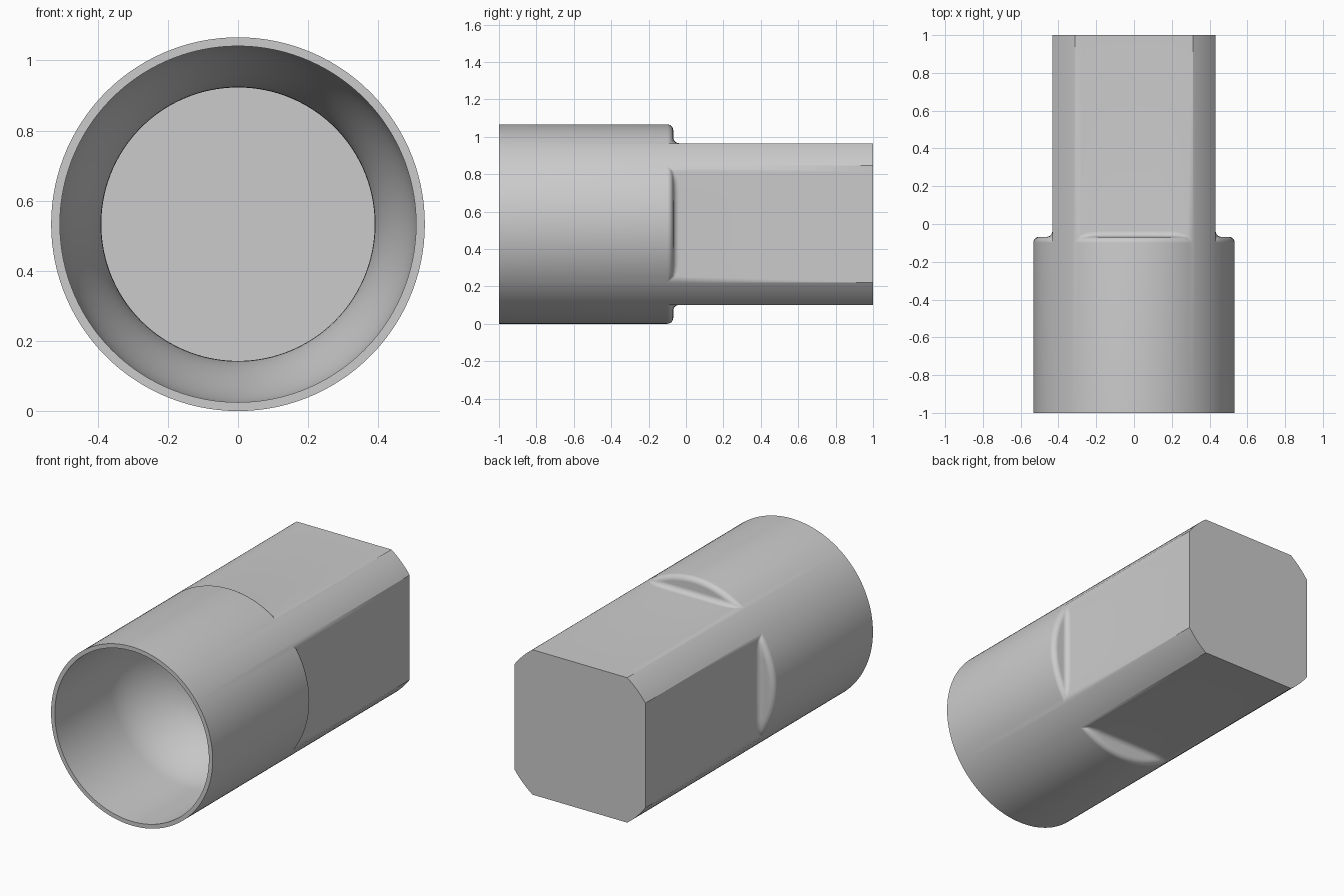
import bpy, bmesh
from math import sin, cos, acos, pi

if "Cube" in bpy.data.objects:
    bpy.data.objects.remove(bpy.data.objects["Cube"])

R = 0.533          # outer radius
FLAT = 0.432       # distance from axis to each flat
FIL = 0.032        # rounding radius at the shoulder
Y_STEP = -0.10     # where the shoulder rounding begins
BORE, NECK = 0.508, 0.39
BORE_END, NECK_START, FLOOR = -0.48, 0.02, 0.93
ALPHA = acos(FLAT / R)   # half angle covered by a flat
N = 8                    # segments per shoulder rounding


def column_angles():
    """(angle, radius of shank) for each column, four flats with arcs between."""
    cols = []
    for q in range(4):
        base = q * pi / 2
        for i in range(24):
            a = -ALPHA + 2 * ALPHA * i / 24
            cols.append((base + a, FLAT / cos(a)))
        for i in range(12):
            cols.append((base + ALPHA + (pi / 2 - 2 * ALPHA) * i / 12, R))
    return cols


def shoulder(rf):
    """S-shaped drop from the outer radius to the shank radius."""
    h = max(R - rf, 0.0)
    top = acos(1 - min(FIL, h / 2) / FIL)
    y_end = Y_STEP + 2 * FIL * sin(top)
    phis = [top * i / N for i in range(N + 1)]
    convex = [(Y_STEP + FIL * sin(p), R - FIL * (1 - cos(p))) for p in phis]
    concave = [(y_end - FIL * sin(p), R - h + FIL * (1 - cos(p))) for p in reversed(phis)]
    return convex + concave


def profile(rf):
    """Section from the bore floor, out over the mouth, along to the back end."""
    inside = [(FLOOR, NECK)]
    for i in range(17):
        t = i / 16
        inside.append((NECK_START + (BORE_END - NECK_START) * t,
                       NECK + (BORE - NECK) * t * t * (3 - 2 * t)))
    return inside + [(-1, BORE), (-1, R)] + shoulder(rf) + [(1, rf)]


# Socket body with a square-flatted shank
bm = bmesh.new()
cols = [[bm.verts.new((r * sin(a), y, R + r * cos(a))) for y, r in profile(rf)]
        for a, rf in column_angles()]
for c, d in zip(cols, cols[1:] + cols[:1]):
    for i in range(len(c) - 1):
        bm.faces.new((c[i], c[i + 1], d[i + 1], d[i]))
# Bore floor and back end
bm.faces.new([c[0] for c in cols])
bm.faces.new([c[-1] for c in cols])
bmesh.ops.remove_doubles(bm, verts=bm.verts, dist=0.00005)
bmesh.ops.recalc_face_normals(bm, faces=bm.faces)

mesh = bpy.data.meshes.new("socket_body")
bm.to_mesh(mesh)
bm.free()
body = bpy.data.objects.new("socket_body", mesh)
bpy.context.collection.objects.link(body)
bpy.context.view_layer.objects.active = body
body.select_set(True)
bpy.ops.object.shade_smooth_by_angle(angle=0.44)
